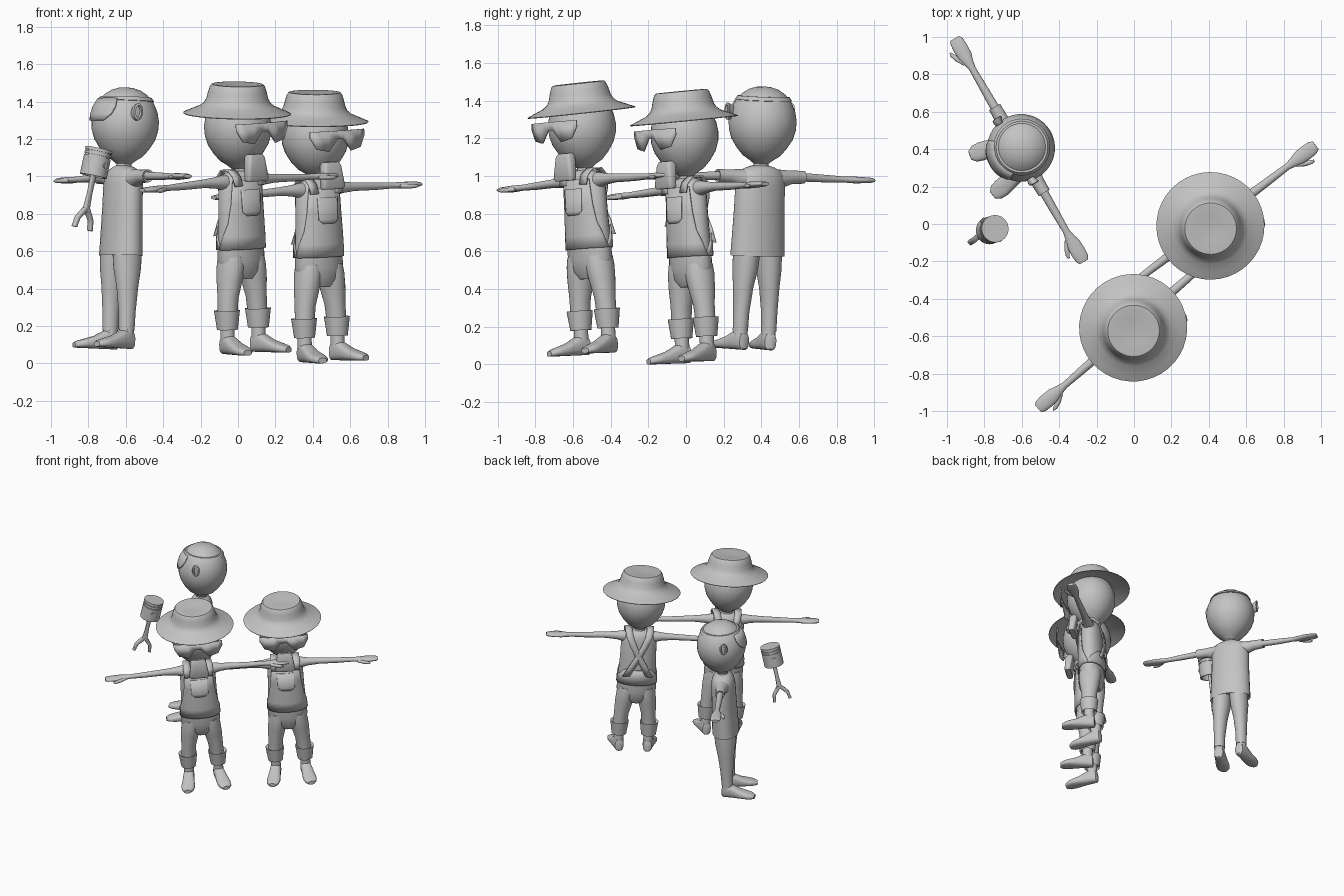
import bpy, bmesh, math
from mathutils import Matrix, Vector

grey = bpy.data.materials.new("plain_grey")
grey.diffuse_color = (0.55, 0.55, 0.55, 1)
MIRROR = Matrix.Diagonal((-1, 1, 1, 1))
made = []


def finish(name, bm, m, thick=0):
    bm.transform(m)
    bmesh.ops.recalc_face_normals(bm, faces=bm.faces)
    me = bpy.data.meshes.new(name)
    bm.to_mesh(me)
    bm.free()
    me.materials.append(grey)
    me.shade_smooth()
    me.set_sharp_from_angle(angle=math.radians(40))
    ob = bpy.data.objects.new(name, me)
    bpy.context.collection.objects.link(ob)
    if thick:
        mod = ob.modifiers.new("thickness", 'SOLIDIFY')
        mod.thickness, mod.offset = thick, 0
    made.append(ob)


def loft(name, m, rings, axis='z', n=28, p=1.0):
    """Skin elliptical rings (t, centre1, centre2, radius1, radius2) along an axis."""
    bm = bmesh.new()
    rows = []
    for t, c1, c2, r1, r2 in rings:
        row = []
        for i in range(n):
            a = 2 * math.pi * i / n
            c, s = math.cos(a), math.sin(a)
            u = c1 + r1 * math.copysign(abs(c) ** p, c)
            v = c2 + r2 * math.copysign(abs(s) ** p, s)
            row.append(bm.verts.new({'z': (u, v, t), 'x': (t, u, v), 'y': (u, t, v)}[axis]))
        rows.append(row)
    for a, b in zip(rows, rows[1:]):
        for i in range(n):
            j = (i + 1) % n
            bm.faces.new((a[i], a[j], b[j], b[i]))
    bm.faces.new(rows[0])
    bm.faces.new(rows[-1])
    finish(name, bm, m)


def grid(name, m, rows, thick=0.01):
    """Sheet through rows of points."""
    bm = bmesh.new()
    vs = [[bm.verts.new(p) for p in r] for r in rows]
    for a, b in zip(vs, vs[1:]):
        for i in range(len(a) - 1):
            bm.faces.new((a[i], a[i + 1], b[i + 1], b[i]))
    finish(name, bm, m, thick)


def shell(name, m, rows, side=-1):
    """Curved panel; rows are (z, half angle, rx, ry)."""
    pts = []
    for z, h, rx, ry in rows:
        angs = [math.radians(h) * (k / 8 - 1) for k in range(17)]
        pts.append([(rx * math.sin(a), side * ry * math.cos(a), z) for a in angs])
    grid(name, m, pts)


def turned(name, m, prof):
    loft(name, m, [(z, 0, 0, r, r) for r, z in prof], n=40)


def body(tag, m, leg_x):
    # egg head flowing into the neck
    turned(tag + "_head", m, [(.06, .94), (.043, .965), (.04, .99), (.065, 1.01), (.097, 1.03),
           (.132, 1.07), (.163, 1.12), (.178, 1.17), (.181, 1.22), (.172, 1.27), (.15, 1.32),
           (.116, 1.36), (.078, 1.385), (.04, 1.397), (.004, 1.4)])
    for side, s in (("left", m), ("right", m @ MIRROR)):
        # arm with flat hand and thumb
        loft(f"{tag}_{side}_arm", s, [(.05, 0, .915, .04, .045), (.12, 0, .92, .04, .04),
             (.17, 0, .922, .03, .03), (.25, 0, .922, .024, .023), (.4, 0, .917, .021, .02),
             (.5, 0, .915, .018, .016), (.54, 0, .914, .026, .017), (.58, 0, .913, .038, .018),
             (.63, 0, .913, .04, .016), (.67, 0, .913, .037, .014), (.69, 0, .913, .026, .01)], 'x')
        loft(f"{tag}_{side}_thumb", s, [(.54, -.015, .91, .016, .012), (.58, -.042, .908, .015, .012),
             (.615, -.056, .907, .012, .011), (.635, -.06, .907, .005, .005)], 'x', 14)
        # shoe, toes turned out
        f = s @ Matrix.Translation((leg_x, 0, 0)) @ Matrix.Rotation(math.radians(10), 4, 'Z')
        loft(f"{tag}_{side}_shoe", f, [(.045, 0, .035, .015, .028), (.036, 0, .045, .032, .045),
             (0, 0, .055, .039, .055), (-.04, 0, .048, .041, .048), (-.09, 0, .034, .046, .034),
             (-.14, 0, .026, .05, .026), (-.18, 0, .02, .044, .02), (-.205, 0, .015, .024, .014)],
             'y', p=.75)
        loft(f"{tag}_{side}_ankle", s, [(.05, leg_x, 0, .038, .04), (.2, leg_x, 0, .035, .037)])


def overalls_man(tag, m):
    body(tag, m, .11)
    # torso, trousers, turned-up cuffs
    loft(tag + "_torso", m, [(.40, 0, 0, .06, .06), (.44, 0, 0, .125, .08), (.5, 0, 0, .147, .09),
         (.6, 0, 0, .142, .092), (.75, 0, 0, .134, .087), (.88, 0, 0, .132, .082),
         (.935, 0, 0, .12, .075), (.965, 0, 0, .095, .06), (.978, 0, 0, .045, .04)])
    for side, s in (("left", m), ("right", m @ MIRROR)):
        loft(f"{tag}_{side}_trouser_leg", s, [(.16, .11, 0, .05, .052), (.3, .1, 0, .055, .058),
             (.4, .085, 0, .067, .075), (.47, .075, 0, .07, .083), (.52, .07, 0, .065, .08)])
        loft(f"{tag}_{side}_cuff", s, [(.15, .11, 0, .045, .045), (.132, .11, 0, .055, .057),
             (.235, .11, 0, .069, .07), (.225, .11, 0, .05, .05)])
        # strap over the shoulder, crossing at the back
        path = [(.08, -.088, .9), (.086, -.078, .95), (.084, -.04, .982), (.08, .03, .982), (.07, .075, .94),
                (.04, .092, .87), (0, .099, .79), (-.045, .098, .71), (-.085, .09, .63)]
        grid(f"{tag}_{side}_strap", s, [[(x - .026, y, z), (x + .026, y, z)] for x, y, z in path])
    # bib, pocket and back panel
    shell(tag + "_bib", m, [(.56, 95, .148, .098), (.63, 78, .147, .098), (.7, 62, .143, .096),
          (.8, 53, .14, .093), (.93, 47, .138, .09)])
    shell(tag + "_bib_pocket", m, [(.74, 14, .15, .101), (.76, 24, .15, .101), (.88, 26, .148, .098)])
    shell(tag + "_back_panel", m, [(.56, 95, .148, .098), (.62, 75, .147, .098), (.68, 42, .143, .097)], 1)
    # block beard
    loft(tag + "_beard", m, [(.925, 0, -.14, .066, .02), (.94, 0, -.142, .074, .025),
         (1.05, 0, -.13, .056, .03), (1.07, 0, -.12, .046, .03)], n=24, p=.4)
    # angular sunglasses: two lenses with a notch over the nose
    top, low = [], []
    for x, z in ((-.18, 1.205), (-.145, 1.145), (-.075, 1.13), (-.02, 1.195),
                 (.02, 1.195), (.075, 1.13), (.145, 1.145), (.18, 1.205)):
        y = -.222 + .9 * x * x
        top.append((x, y, 1.24))
        low.append((x, y, z))
    grid(tag + "_sunglasses", m, [top, low], .009)
    # brimmed hat tipped forward
    h = m @ Matrix.Translation((0, 0, 1.33)) @ Matrix.Rotation(math.radians(3.5), 4, 'X')
    turned(tag + "_hat", h, [(.13, -.005), (.165, -.01), (.2, -.018), (.25, -.034), (.287, -.048),
           (.289, -.044), (.25, -.027), (.2, -.006), (.178, .012), (.166, .035), (.157, .07),
           (.147, .1), (.138, .111), (.125, .112), (.06, .104), (.004, .102)])


def shirt_man(tag, m):
    body(tag, m, .087)
    # loose shirt with short sleeves
    loft(tag + "_shirt", m, [(.52, 0, 0, .13, .08), (.5, 0, 0, .157, .1), (.6, 0, 0, .152, .097),
         (.75, 0, 0, .146, .092), (.88, 0, 0, .144, .09), (.93, 0, 0, .136, .083),
         (.955, 0, 0, .115, .07), (.97, 0, 0, .08, .055), (.98, 0, 0, .045, .042)])
    for side, s in (("left", m), ("right", m @ MIRROR)):
        loft(f"{tag}_{side}_sleeve", s, [(.08, 0, .905, .06, .055), (.14, 0, .912, .046, .046),
             (.19, 0, .92, .036, .036), (.265, 0, .922, .034, .034), (.26, 0, .922, .022, .022)], 'x')
        loft(f"{tag}_{side}_trouser_leg", s, [(.1, .087, 0, .04, .043), (.2, .086, 0, .042, .047),
             (.33, .08, 0, .052, .06), (.43, .072, 0, .066, .076), (.54, .065, 0, .07, .083)])
        loft(f"{tag}_{side}_ear", s, [(.165, -.04, 1.26, .02, .035), (.185, -.04, 1.262, .026, .044),
             (.2, -.035, 1.265, .028, .046), (.203, -.035, 1.265, .018, .034),
             (.19, -.035, 1.265, .014, .03)], 'x')
    # headband with raised front plate
    turned(tag + "_headband", m, [(.14, 1.325), (.152, 1.328), (.138, 1.348), (.125, 1.348)])
    shell(tag + "_brow_plate", m, [(1.215, 22, .188, .188), (1.25, 36, .184, .184),
          (1.29, 42, .173, .173), (1.335, 42, .147, .147)])


def place(loc, turn, roll, pitch):
    r = [Matrix.Rotation(math.radians(a), 4, ax) for a, ax in ((turn, 'Z'), (-roll, 'Y'), (pitch, 'X'))]
    return Matrix.Translation(loc) @ r[0] @ r[1] @ r[2]


overalls_man("front_man", place((.022, -.478, .058), 41, 3.4, 1.7))
overalls_man("side_man", place((.44, .05, .014), 37, 3, 1.2))
shirt_man("back_man", place((-.65, .36, .08), -60, 1, -2.7))

# floating piston with ring grooves, rod and fork
tilt = Vector((0, 0, 1)).rotation_difference(Vector((.09, .03, .42))).to_matrix().to_4x4()
P = Matrix.Translation((-.75, -.025, 1.15)) @ tilt @ Matrix.Rotation(math.radians(45), 4, 'Z')
turned("piston_head", P, [(.05, -.1), (.062, -.15), (.073, -.15), (.073, -.045), (.067, -.045),
       (.067, -.038), (.073, -.038), (.073, -.024), (.067, -.024), (.067, -.017), (.073, -.017), (.073, 0)])
loft("piston_pin", P, [(-.078, 0, -.085, .015, .015), (.078, 0, -.085, .015, .015)], 'y', 16)
loft("piston_rod", P, [(-.1, 0, 0, .016, .012), (-.25, 0, 0, .014, .011), (-.345, 0, 0, .02, .014)], n=16, p=.5)
for side, s in (("left", P), ("right", P @ MIRROR)):
    loft(f"rod_fork_{side}", s, [(-.325, .004, 0, .016, .014), (-.355, .026, 0, .018, .015),
         (-.385, .05, 0, .014, .015), (-.41, .055, 0, .011, .015), (-.438, .06, 0, .012, .015)], n=16, p=.5)

# stand on the ground, centred
pts = [v.co for o in made for v in o.data.vertices]
lo = [min(p[i] for p in pts) for i in range(3)]
hi = [max(p[i] for p in pts) for i in range(3)]
shift = Matrix.Translation((-(lo[0] + hi[0]) / 2, -(lo[1] + hi[1]) / 2, -lo[2]))
for o in made:
    o.data.transform(shift)
